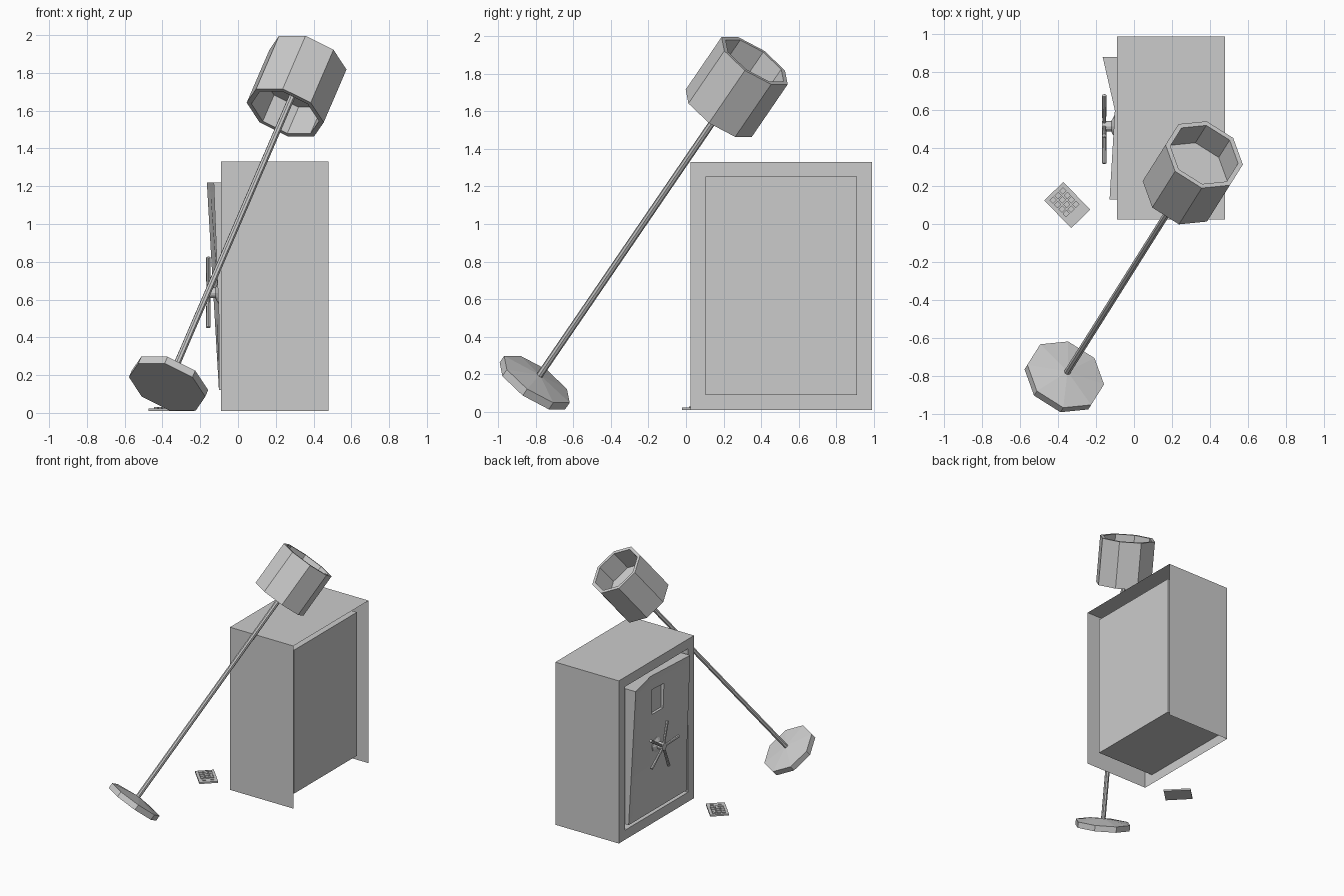
import bpy, bmesh, math
from mathutils import Vector, Matrix

cube = bpy.data.objects.get("Cube")
if cube:
    bpy.data.objects.remove(cube, do_unlink=True)

grey = bpy.data.materials.new("plain_grey")
grey.use_nodes = True
grey.diffuse_color = (0.6, 0.6, 0.6, 1)
grey.node_tree.nodes["Principled BSDF"].inputs["Base Color"].default_value = (0.6, 0.6, 0.6, 1)


def finish(name, bm, matrix=Matrix(), fix_normals=True):
    if fix_normals:
        bmesh.ops.recalc_face_normals(bm, faces=bm.faces)
    mesh = bpy.data.meshes.new(name)
    bm.to_mesh(mesh)
    bm.free()
    mesh.materials.append(grey)
    mesh.transform(matrix)
    obj = bpy.data.objects.new(name, mesh)
    bpy.context.collection.objects.link(obj)
    return obj


def add_box(bm, low, high):
    low, high = Vector(low), Vector(high)
    m = Matrix.Translation((low + high) / 2) @ Matrix.Diagonal((*(high - low), 1))
    bmesh.ops.create_cube(bm, size=1, matrix=m)


def lathe(name, profile, sides, matrix, closed=False):
    """Spin (radius, height) points round z."""
    bm = bmesh.new()
    rings = []
    for r, h in profile:
        if r == 0:
            rings.append([bm.verts.new((0, 0, h))] * sides)
        else:
            rings.append([bm.verts.new((r * math.cos(a), r * math.sin(a), h))
                          for a in (math.tau * i / sides for i in range(sides))])
    pairs = list(zip(rings, rings[1:]))
    if closed:
        pairs.append((rings[-1], rings[0]))
    for lower, upper in pairs:
        for i in range(sides):
            j = (i + 1) % sides
            quad = dict.fromkeys((lower[i], lower[j], upper[j], upper[i]))
            bm.faces.new(list(quad))
    return finish(name, bm, matrix)


# Safe shell: open on the +x side and below, with a cavity set into the -x side
bm = bmesh.new()
add_box(bm, (-0.09, 0.025, 0.01), (0.48, 0.99, 1.33))
bm.normal_update()
missing = [f for f in bm.faces if f.normal.x > 0.9 or f.normal.z < -0.9]
bmesh.ops.delete(bm, geom=missing, context='FACES')
door_side = [f for f in bm.faces if f.normal.x < -0.9]
bmesh.ops.inset_individual(bm, faces=door_side, thickness=0.11)
cavity = bmesh.ops.extrude_face_region(bm, geom=door_side)["geom"]
bmesh.ops.delete(bm, geom=door_side, context='FACES')
for v in (g for g in cavity if isinstance(g, bmesh.types.BMVert)):
    v.co.x = 0.43
finish("safe_body", bm, fix_normals=False)

# Bent door: the two upper corners are pried away from the frame
ys = (0.13, 0.18, 0.6, 0.83, 0.88)
zs = (0.12, 0.17, 0.5, 1.17, 1.22)


def bulge(y, z):
    free_edge = max(0, (y - 0.6) / 0.28) * (z - 0.12) / 1.1
    hinge_edge = max(0, (0.6 - y) / 0.47) * max(0, (z - 0.5) / 0.7)
    rim = 0.005 if y in (ys[0], ys[-1]) or z in (zs[0], zs[-1]) else 0
    return 0.006 + rim + 0.064 * free_edge + 0.027 * hinge_edge


bm = bmesh.new()
grid = [[bm.verts.new((-0.09 - bulge(y, z), y, z)) for z in zs] for y in ys]
for a, b in zip(grid, grid[1:]):
    for k in range(len(zs) - 1):
        bm.faces.new((a[k], a[k + 1], b[k + 1], b[k]))
back = bmesh.ops.extrude_face_region(bm, geom=bm.faces[:], use_keep_orig=True)["geom"]
for v in (g for g in back if isinstance(g, bmesh.types.BMVert)):
    v.co.x = -0.05
door = finish("safe_door", bm)

# Empty keypad socket cut in the door
bm = bmesh.new()
add_box(bm, (-0.3, 0.43, 0.9), (-0.075, 0.57, 1.1))
cutter = finish("socket_cutter", bm)
cutter.hide_render = True
cut = door.modifiers.new("socket", 'BOOLEAN')
cut.operation = 'DIFFERENCE'
cut.object = cutter
bpy.context.view_layer.objects.active = door
bpy.ops.object.modifier_apply(modifier=cut.name)
bpy.data.objects.remove(cutter, do_unlink=True)

# Handle: flared hub and five spokes
hub_centre = Vector((-0.09, 0.515, 0.635))
outward = Matrix.Rotation(-math.pi / 2, 4, 'Y')
hub_matrix = Matrix.Translation(hub_centre) @ outward
lathe("handle_hub", [(0, 0), (0.06, 0), (0.06, 0.012), (0.028, 0.03),
                     (0.028, 0.078), (0, 0.078)], 12, hub_matrix)
for i in range(5):
    turn = Matrix.Rotation(math.radians(15 + 72 * i), 4, 'X')
    place = Matrix.Translation(hub_centre + Vector((-0.067, 0, 0))) @ turn
    lathe(f"handle_spoke_{i + 1}", [(0, 0.01), (0.01, 0.01), (0.012, 0.195),
                                    (0, 0.2)], 8, place)

# Floor lamp leaning over the safe
foot = Vector((-0.367, -0.805, 0.157))
axis = Vector((0.677, 1.075, 1.573)).normalized()
lean = Matrix.Translation(foot) @ axis.to_track_quat('Z', 'Y').to_matrix().to_4x4()
lean = lean @ Matrix.Rotation(math.radians(22.5), 4, 'Z')
lathe("lamp_base", [(0, -0.025), (0.215, -0.025), (0.215, 0.02), (0, 0.05)], 8, lean)
lathe("lamp_pole", [(0, 0.03), (0.018, 0.03), (0.018, 2.02), (0, 2.02)], 8, lean)
lathe("lamp_shade", [(0.217, 1.842), (0.217, 2.202), (0.19, 2.202), (0.19, 1.842)],
      8, lean, closed=True)
lathe("lamp_shade_plate", [(0, 2.02), (0.195, 2.02), (0.195, 2.03), (0, 2.03)], 8, lean)

# Keypad fallen on the floor, long side along local x
fallen = Matrix.Translation((-0.352, 0.1, 0.01)) @ Matrix.Rotation(math.radians(-46), 4, 'Z')
bm = bmesh.new()
add_box(bm, (-0.102, -0.07, 0), (0.102, 0.07, 0.013))
finish("keypad_plate", bm, fallen)
bm = bmesh.new()
for col in range(4):
    for row in range(3):
        x, y = -0.07 + col * 0.033, (row - 1) * 0.035
        add_box(bm, (x - 0.013, y - 0.014, 0.012), (x + 0.013, y + 0.014, 0.021))
finish("keypad_buttons", bm, fallen)
bm = bmesh.new()
for y in (-0.03, 0.03):
    add_box(bm, (0.07, y - 0.012, 0.012), (0.076, y + 0.012, 0.017))
finish("keypad_lights", bm, fallen)
